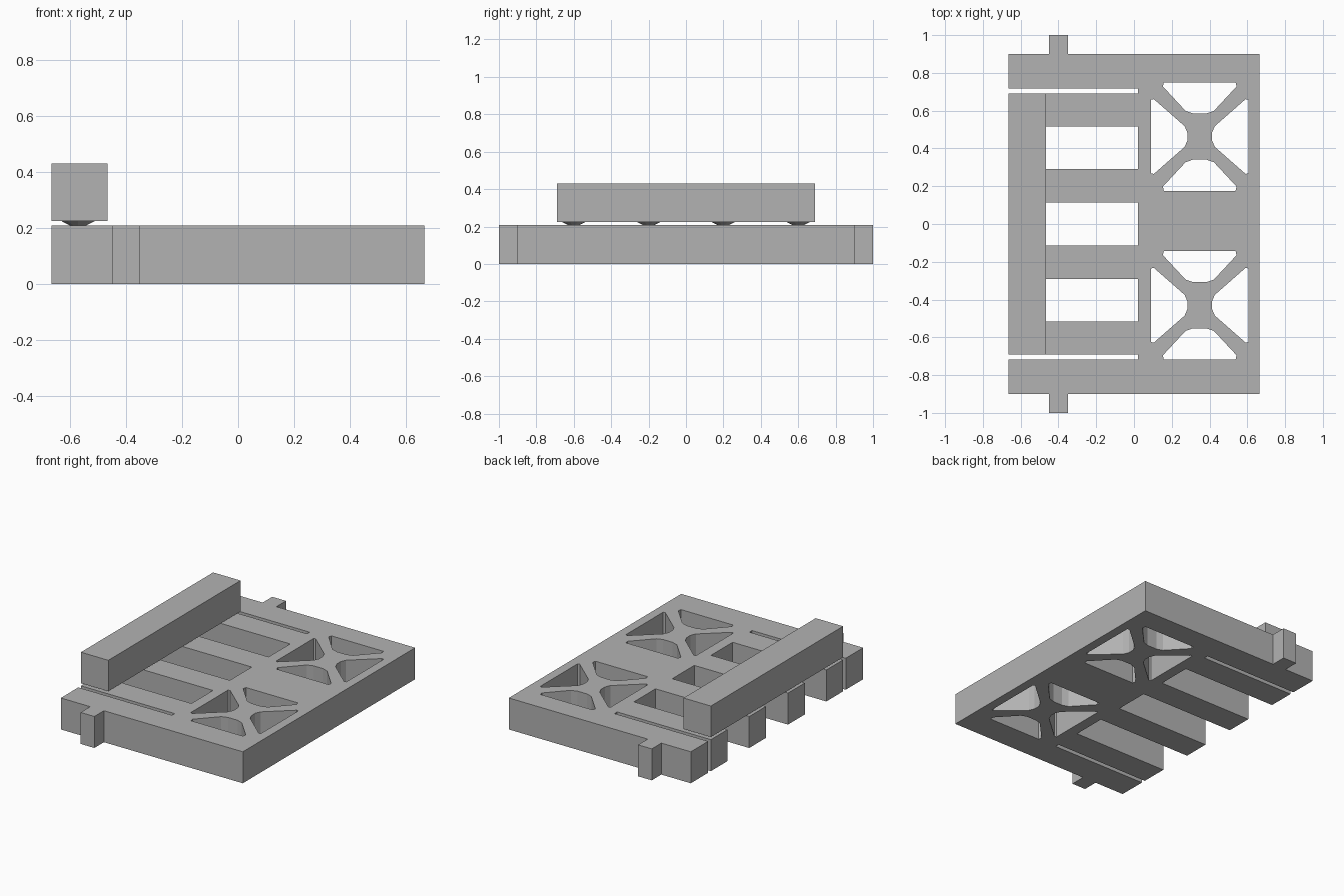
import bpy
import bmesh
from mathutils import Matrix

cube = bpy.data.objects.get("Cube")
if cube:
    bpy.data.objects.remove(cube, do_unlink=True)

PLATE_H = 0.208
BAR_BOTTOM, BAR_TOP = 0.225, 0.43
LEFT, RIGHT, ROOT = -0.665, 0.665, 0.02

grey = bpy.data.materials.new("light grey")
grey.use_nodes = True
colour = (0.45, 0.45, 0.45, 1)
grey.diffuse_color = colour
grey.node_tree.nodes["Principled BSDF"].inputs["Base Color"].default_value = colour


def add_mesh(name, mesh):
    mesh.materials.clear()
    mesh.materials.append(grey)
    obj = bpy.data.objects.new(name, mesh)
    bpy.context.collection.objects.link(obj)
    return obj


def extruded_profile(name, loops, height):
    """Fill closed loops (outline and holes) and extrude from z = 0."""
    curve = bpy.data.curves.new(name + "_profile", "CURVE")
    curve.dimensions = "2D"
    curve.fill_mode = "BOTH"
    curve.extrude = height / 2
    for loop in loops:
        spline = curve.splines.new("POLY")
        spline.points.add(len(loop) - 1)
        for point, (x, y) in zip(spline.points, loop):
            point.co = (x, y, 0, 1)
        spline.use_cyclic_u = True
    helper = bpy.data.objects.new(name + "_helper", curve)
    bpy.context.collection.objects.link(helper)
    bpy.context.view_layer.update()
    deps = bpy.context.evaluated_depsgraph_get()
    mesh = bpy.data.meshes.new_from_object(helper.evaluated_get(deps))
    bpy.data.objects.remove(helper, do_unlink=True)
    bm = bmesh.new()
    bm.from_mesh(mesh)
    bmesh.ops.remove_doubles(bm, verts=bm.verts, dist=0.0001)
    bmesh.ops.translate(bm, verts=bm.verts, vec=(0, 0, height / 2))
    bmesh.ops.recalc_face_normals(bm, faces=bm.faces)
    for face in bm.faces:
        face.smooth = False
    bm.to_mesh(mesh)
    bm.free()
    return add_mesh(name, mesh)


# Half outline: mid gap, two fingers, slit, outer arm, tab, far edge
half = []
for start, end in [(0.115, 0.29), (0.515, 0.69)]:
    half += [(ROOT, start), (LEFT, start), (LEFT, end), (ROOT, end)]
half += [(ROOT, 0.718), (LEFT, 0.718), (LEFT, 0.9)]
half += [(-0.45, 0.9), (-0.45, 1), (-0.35, 1), (-0.35, 0.9), (RIGHT, 0.9)]
outline = half + [(x, -y) for x, y in reversed(half)]

# Cross-braced windows: four rounded triangular holes each
end_hole = [(0.19, 0.287), (0.195, 0.265), (0.075, 0.136), (0.035, 0.122)]
end_hole += [(-x, y) for x, y in reversed(end_hole)]
side_hole = [(0.257, 0.195), (0.243, 0.198), (0.08, 0.055), (0.065, 0.02)]
side_hole += [(x, -y) for x, y in reversed(side_hole)]
holes = []
for cy in (0.463, -0.43):
    for sign in (1, -1):
        holes.append([(0.348 + x, cy + sign * y) for x, y in end_hole])
        holes.append([(0.348 + sign * x, cy + y) for x, y in side_hole])

extruded_profile("slotted_plate", [outline] + holes, PLATE_H)

# Raised crossbar over the finger ends
bm = bmesh.new()
bmesh.ops.create_cube(bm, size=1, matrix=Matrix.Translation(
    (-0.565, 0, (BAR_BOTTOM + BAR_TOP) / 2)) @ Matrix.Diagonal((0.2, 1.38, BAR_TOP - BAR_BOTTOM, 1)))
mesh = bpy.data.meshes.new("crossbar")
bm.to_mesh(mesh)
bm.free()
add_mesh("crossbar", mesh)

# Small tapered contacts between each finger and the crossbar
for i, y in enumerate((-0.6, -0.2, 0.2, 0.6)):
    bm = bmesh.new()
    bmesh.ops.create_cone(bm, cap_ends=True, segments=10, radius1=0.03, radius2=0.065,
                          depth=BAR_BOTTOM - PLATE_H,
                          matrix=Matrix.Translation((-0.57, y, (BAR_BOTTOM + PLATE_H) / 2)))
    mesh = bpy.data.meshes.new("contact")
    bm.to_mesh(mesh)
    bm.free()
    add_mesh(f"contact_{i + 1}", mesh)
